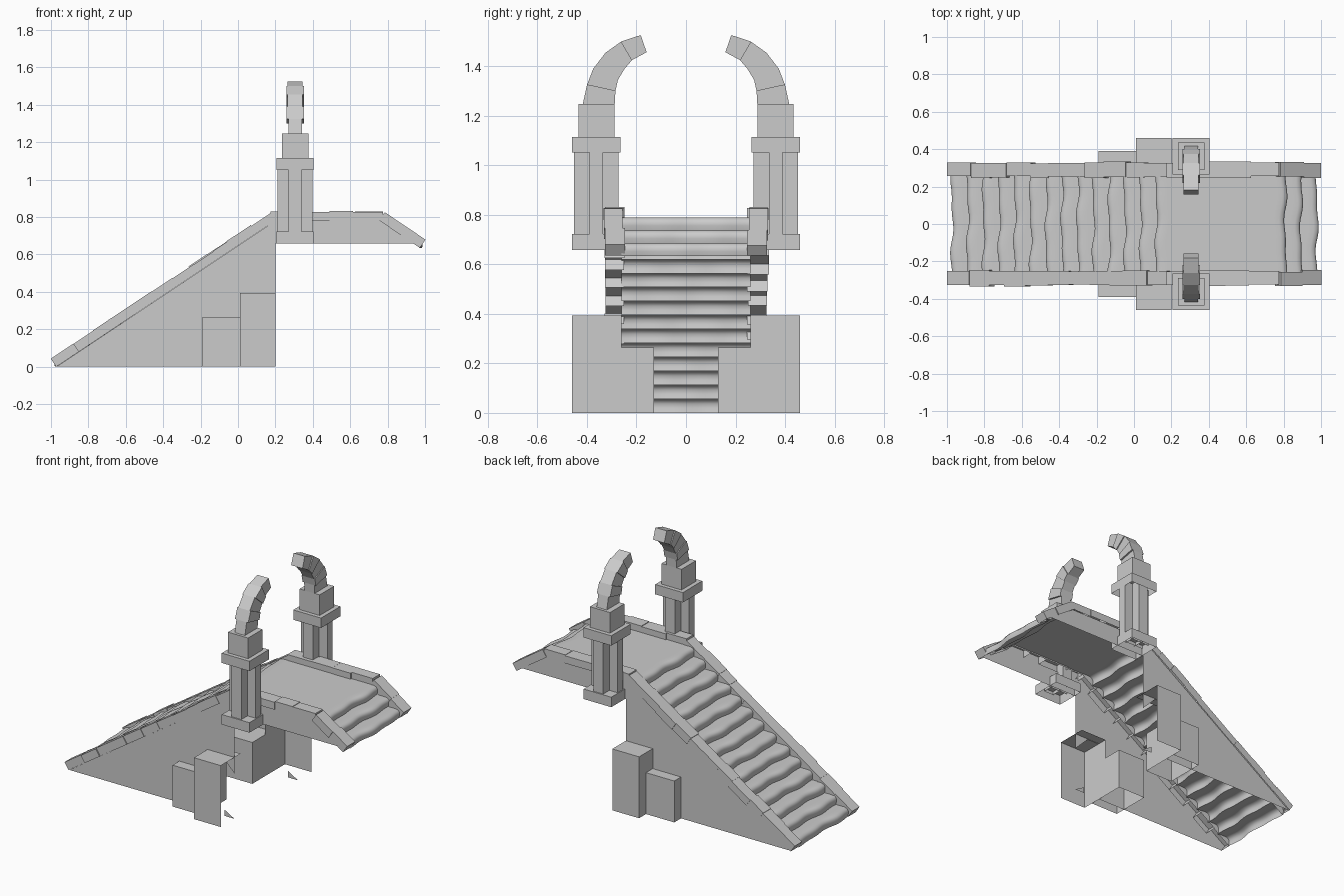
import bpy, bmesh, math, random
from mathutils import Vector

if "Cube" in bpy.data.objects:
    bpy.data.objects.remove(bpy.data.objects["Cube"])
random.seed(4)


def finish(name, bm, smooth=False, closed=True, drop_below=False):
    if closed:
        bmesh.ops.recalc_face_normals(bm, faces=bm.faces)
    if drop_below:  # the model has no hidden undersides
        bm.normal_update()
        bmesh.ops.delete(bm, geom=[f for f in bm.faces if f.normal.z < -.6], context='FACES')
    me = bpy.data.meshes.new(name)
    bm.to_mesh(me)
    bm.free()
    ob = bpy.data.objects.new(name, me)
    bpy.context.collection.objects.link(ob)
    if smooth:
        bpy.ops.object.select_all(action='DESELECT')
        bpy.context.view_layer.objects.active = ob
        ob.select_set(True)
        bpy.ops.object.shade_smooth_by_angle(angle=math.radians(100))
    return ob


def prism_y(bm, pts, y0, y1):
    """Extrude an xz outline from y0 to y1."""
    a = [bm.verts.new((x, y0, z)) for x, z in pts]
    b = [bm.verts.new((x, y1, z)) for x, z in pts]
    bm.faces.new(a)
    bm.faces.new(b[::-1])
    for i in range(len(a)):
        j = (i + 1) % len(a)
        bm.faces.new((a[j], a[i], b[i], b[j]))


def box(bm, x0, x1, y0, y1, z0, z1):
    prism_y(bm, [(x0, z0), (x1, z0), (x1, z1), (x0, z1)], y0, y1)


def sheet(bm, pts):
    bm.faces.new([bm.verts.new(p) for p in pts])


# Worn treads: one rippled sheet up the stair, over the deck and down again
STEP = [(0, 0), (-.05, .35), (-.05, .65), (.06, .9), (.28, 1), (.65, 1.0)]


def flight(x0, z0, run, rise, n, d):
    out = []
    for i in range(n):
        ph = random.uniform(0, 6)
        for u, v in STEP:
            out.append((x0 + d * run * (i + u), z0 + rise * (i + v), ph))
    return out


profile = flight(-.97, 0, .084, .0564, 14, 1) + flight(.975, .634, .084, .052, 3, -1)[::-1]
bm = bmesh.new()
N = 20
rows = []
for x, z, ph in profile:
    row = []
    for k in range(N + 1):
        y = -.26 + .52 * k / N
        w = .006 * math.sin(16 * y + ph) + .004 * math.sin(31 * y + 2 * ph)
        row.append(bm.verts.new((x + w, y, z)))
    rows.append(row)
for r, s in zip(rows, rows[1:]):
    for k in range(N):
        bm.faces.new((r[k], s[k], s[k + 1], r[k + 1]))
finish("treads_and_deck", bm, smooth=True, closed=False)

for sg, side in ((-1, "front"), (1, "back")):
    # Side walls: thin triangle under the stair (open behind the block), fascia under the deck
    bm = bmesh.new()
    for pts in ([(-.97, 0), (.01, 0), (.01, .39), (.1, .39), (.2, .29), (.2, .78)],
                [(.13, 0), (.2, 0), (.13, .04)],
                [(.2, .66), (.94, .66), (.76, .78), (.2, .78)]):
        sheet(bm, [(x, sg * .322, z) for x, z in pts][::-sg])
    finish(side + "_wall", bm, closed=False)

    # Buttress blocks, open below; the large one is open to the right too
    bm = bmesh.new()
    box(bm, -.19, .01, sg * .13, sg * .39, 0, .265)
    finish(side + "_small_block", bm, drop_below=True)
    bm = bmesh.new()
    a, b = sg * .26, sg * .46
    sheet(bm, [(.01, b, 0), (.2, b, 0), (.2, b, .393), (.01, b, .393)][::-sg])
    sheet(bm, [(.01, a, 0), (.01, b, 0), (.01, b, .393), (.01, a, .393)][::-sg])
    sheet(bm, [(.01, a, .393), (.01, b, .393), (.2, b, .393), (.2, a, .393)][::-sg])
    finish(side + "_large_block", bm, closed=False)

    # Curb stones along the climb, the deck and the descent
    bm = bmesh.new()

    def curb(p0, p1, count, up=.05):
        p0, p1 = Vector(p0), Vector(p1)
        d = (p1 - p0).normalized()
        n = Vector((-d.y, d.x))
        cuts = [0] + [(i + random.uniform(-.2, .2)) / count for i in range(1, count)] + [1]
        for s, e in zip(cuts, cuts[1:]):
            q, r = p0.lerp(p1, s), p0.lerp(p1, e)
            t = n * (up + random.uniform(-.003, .004))
            prism_y(bm, [q, r, r + t, q + t],
                    sg * (.252 + random.uniform(-.006, .004)),
                    sg * (.329 + random.uniform(-.005, .006)))

    curb((-.972, 0), (.2, .78), 11)
    curb((.175, .78), (.775, .78), 4)
    curb((.755, .782), (.972, .635), 2)
    finish(side + "_curb", bm, drop_below=True)

    # Pillar: base, cross-shaped shaft, cap and upper block
    bm = bmesh.new()
    cx, cy = .305, sg * .362

    def centred(hx, hy, z0, z1):
        box(bm, cx - hx, cx + hx, cy - hy, cy + hy, z0, z1)

    centred(.098, .098, .658, .722)
    centred(.093, .027, .70, 1.09)
    centred(.035, .09, .70, 1.09)
    centred(.098, .098, 1.052, 1.115)
    centred(.071, .073, 1.115, 1.247)
    finish(side + "_pillar", bm, drop_below=True)

    # Curved horn of stacked wedge stones
    outer = [(.417, 1.247), (.40, 1.325), (.375, 1.39), (.325, 1.455), (.262, 1.50), (.183, 1.526)]
    inner = [(.288, 1.247), (.285, 1.30), (.275, 1.345), (.248, 1.39), (.218, 1.425), (.159, 1.457)]
    bm = bmesh.new()
    for i in range(5):
        h = (.036, .047, .041, .047, .04)[i]
        q = [outer[i], outer[i + 1], inner[i + 1], inner[i]]
        lo = [bm.verts.new((cx - h, sg * y, z)) for y, z in q]
        hi = [bm.verts.new((cx + h, sg * y, z)) for y, z in q]
        bm.faces.new(lo)
        bm.faces.new(hi[::-1])
        for k in range(4):
            j = (k + 1) % 4
            bm.faces.new((lo[j], lo[k], hi[k], hi[j]))
    finish(side + "_horn", bm)
